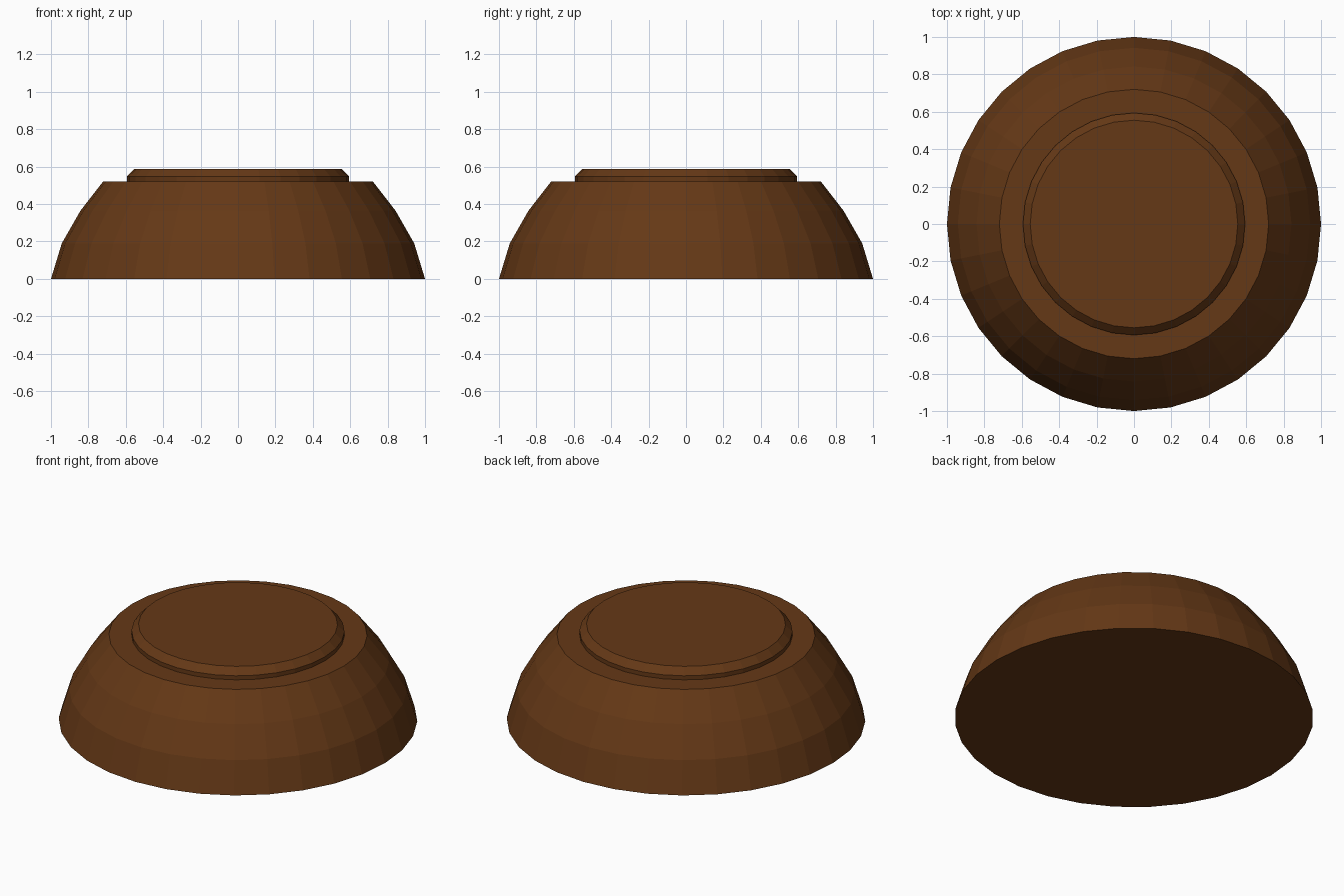
import bpy, bmesh, math
from mathutils import Vector

if "Cube" in bpy.data.objects:
    bpy.data.objects.remove(bpy.data.objects["Cube"])

# Half profile of the upturned bowl with its foot ring (radius, height)
PROFILE = [(1.0, 0.0), (0.942, 0.19), (0.842, 0.365), (0.72, 0.522),
           (0.594, 0.522), (0.594, 0.547), (0.555, 0.587)]
SEGMENTS = 32

# One point inside each broken shard
SEEDS = [Vector(p) for p in [
    (0.12, 0.45, 0.35), (0.63, -0.44, 0.24), (0.12, -0.77, 0.26),
    (-0.50, 0.07, 0.35), (-0.23, 0.50, 0.34), (-0.02, 0.54, 0.32),
    (-0.57, 0.37, 0.50), (-0.18, -0.60, -0.03), (-0.68, 0.52, 0.40),
    (-0.76, 0.62, -0.10)]]

mat = bpy.data.materials.new("brown_clay")
mat.diffuse_color = (0.13, 0.04, 0.008, 1)
mat.use_nodes = True
mat.node_tree.nodes["Principled BSDF"].inputs["Base Color"].default_value = mat.diffuse_color


def bowl():
    """Solid lathe of the profile, closed top and bottom."""
    bm = bmesh.new()
    rings = []
    for r, z in PROFILE:
        rings.append([bm.verts.new((r * math.cos(a), r * math.sin(a), z))
                      for a in (2 * math.pi * i / SEGMENTS for i in range(SEGMENTS))])
    for low, high in zip(rings, rings[1:]):
        for i in range(SEGMENTS):
            j = (i + 1) % SEGMENTS
            bm.faces.new((low[i], low[j], high[j], high[i]))
    bm.faces.new(rings[0][::-1])
    bm.faces.new(rings[-1])
    return bm


# Each shard is the bowl trimmed halfway towards every other shard
for n, seed in enumerate(SEEDS):
    bm = bowl()
    for other in SEEDS:
        if other is seed:
            continue
        cut = bmesh.ops.bisect_plane(
            bm, geom=bm.verts[:] + bm.edges[:] + bm.faces[:], dist=1e-5,
            plane_co=(seed + other) / 2, plane_no=other - seed, clear_outer=True)
        edges = [e for e in bm.edges if e.is_boundary]
        if edges:
            bmesh.ops.holes_fill(bm, edges=edges, sides=0)
    bmesh.ops.recalc_face_normals(bm, faces=bm.faces[:])
    name = f"bowl_shard_{n + 1}"
    mesh = bpy.data.meshes.new(name)
    bm.to_mesh(mesh)
    bm.free()
    mesh.materials.append(mat)
    bpy.context.collection.objects.link(bpy.data.objects.new(name, mesh))
